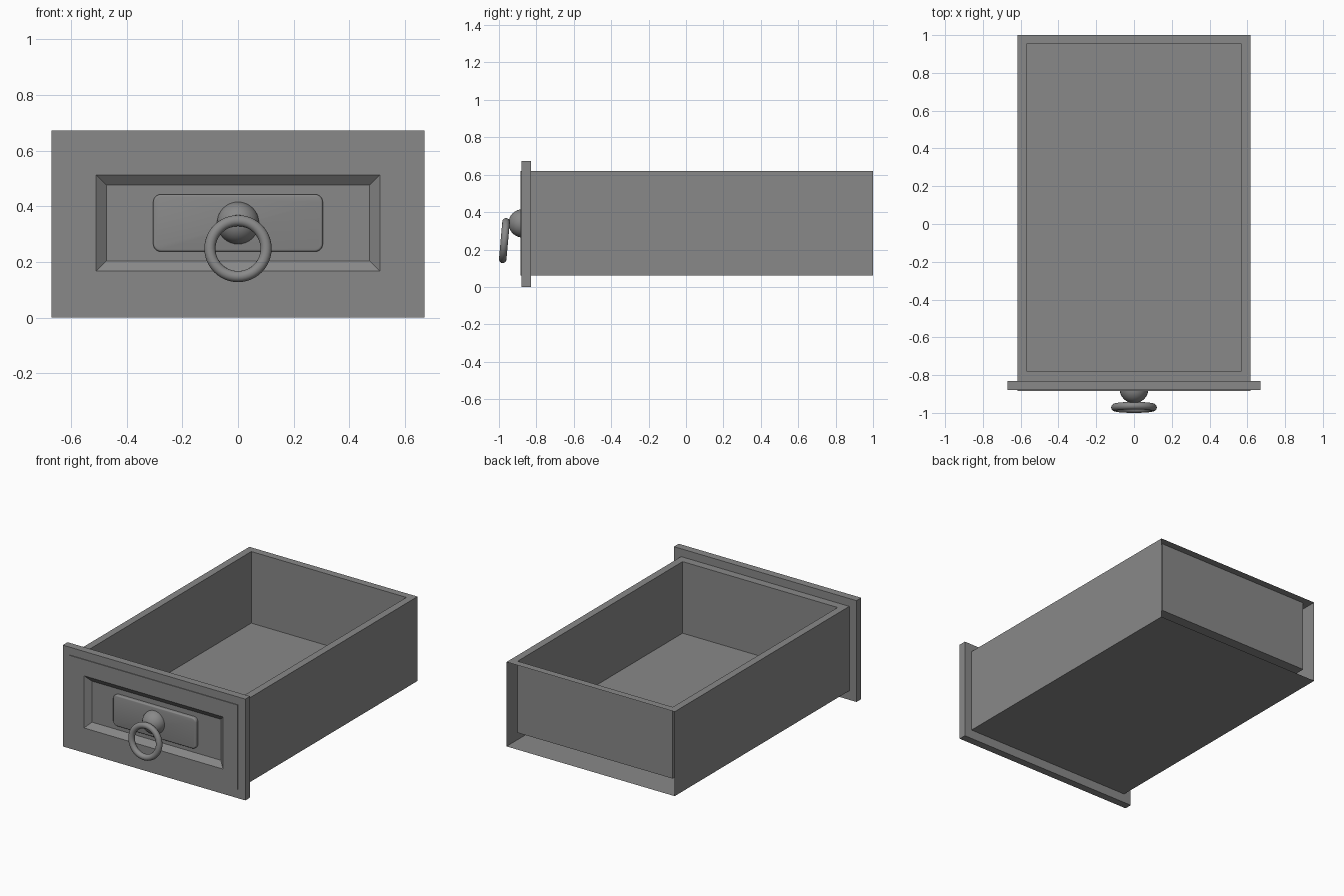
import bpy, bmesh, math
from mathutils import Matrix, Vector

cube = bpy.data.objects.get("Cube")
if cube:
    bpy.data.objects.remove(cube, do_unlink=True)

GREY = 0.25
mat = bpy.data.materials.new("plain grey")
mat.use_nodes = True
mat.diffuse_color = (GREY, GREY, GREY, 1)
mat.node_tree.nodes["Principled BSDF"].inputs["Base Color"].default_value = (GREY, GREY, GREY, 1)


def make_object(name, bm):
    mesh = bpy.data.meshes.new(name)
    bm.to_mesh(mesh)
    bm.free()
    mesh.materials.append(mat)
    obj = bpy.data.objects.new(name, mesh)
    bpy.context.collection.objects.link(obj)
    return obj


def box(low, high):
    bm = bmesh.new()
    low, high = Vector(low), Vector(high)
    place = Matrix.Translation((low + high) / 2) @ Matrix.Diagonal((*(high - low), 1))
    bmesh.ops.create_cube(bm, size=1, matrix=place)
    return bm


def facing(bm, direction):
    return max(bm.faces, key=lambda f: f.normal.dot(Vector(direction)))


def inset(bm, face, thickness, depth=0):
    bmesh.ops.inset_individual(bm, faces=[face], thickness=thickness,
                               depth=depth, use_even_offset=True)


def smooth(obj, angle):
    bpy.ops.object.select_all(action='DESELECT')
    obj.select_set(True)
    bpy.context.view_layer.objects.active = obj
    bpy.ops.object.shade_smooth_by_angle(angle=math.radians(angle))


# Drawer body: tray sunk into a shell that is open at the rear
bm = box((-0.617, -0.885, 0.06), (0.617, 1, 0.62))
bm.normal_update()
top, front, back = (facing(bm, d) for d in ((0, 0, 1), (0, -1, 0), (0, 1, 0)))
inset(bm, top, 0.048)
for v in top.verts:
    if v.co.y < 0:
        v.co.y = -0.777
inset(bm, top, 0, -0.475)
# Recessed front panel with sloping edges
inset(bm, front, 0.107)
inset(bm, front, 0.037, -0.03)
bmesh.ops.delete(bm, geom=[back], context='FACES_ONLY')
make_object("drawer_body", bm)

# Frame around the drawer front
bm = bmesh.new()
rings = []
for y in (-0.88, -0.83):
    for half_x, half_z in ((0.67, 0.336), (0.617, 0.28)):
        rings.append([bm.verts.new((sx * half_x, y, (0.336 if half_z > 0.3 else 0.34) + sz * half_z))
                      for sx, sz in ((-1, -1), (1, -1), (1, 1), (-1, 1))])
for a, b in ((0, 1), (1, 3), (3, 2), (2, 0)):
    for i in range(4):
        j = (i + 1) % 4
        bm.faces.new((rings[a][i], rings[a][j], rings[b][j], rings[b][i]))
bmesh.ops.recalc_face_normals(bm, faces=bm.faces)
make_object("front_frame", bm)

# Rounded plate behind the pull
bm = box((-0.305, -0.878, 0.237), (0.305, -0.85, 0.443))
corners = [e for e in bm.edges if abs(e.verts[0].co.y - e.verts[1].co.y) > 0.01]
bmesh.ops.bevel(bm, geom=corners, offset=0.028, segments=6, profile=0.5, affect='EDGES')
bm.normal_update()
rim = list(facing(bm, (0, -1, 0)).edges)
bmesh.ops.bevel(bm, geom=rim, offset=0.008, segments=3, profile=0.5, affect='EDGES')
smooth(make_object("handle_plate", bm), 40)

# Round knob
bm = bmesh.new()
bmesh.ops.create_uvsphere(bm, u_segments=32, v_segments=16, radius=0.076,
                          matrix=Matrix.Translation((0, -0.873, 0.34)))
smooth(make_object("knob", bm), 60)

# Hanging pull ring, leaning slightly outward at the bottom
bpy.ops.mesh.primitive_torus_add(major_segments=48, minor_segments=16,
                                 major_radius=0.101, minor_radius=0.02,
                                 location=(0, -0.971, 0.248),
                                 rotation=(math.pi / 2 - 0.09, 0, 0))
ring = bpy.context.object
ring.name = "pull_ring"
ring.data.materials.append(mat)
smooth(ring, 60)
